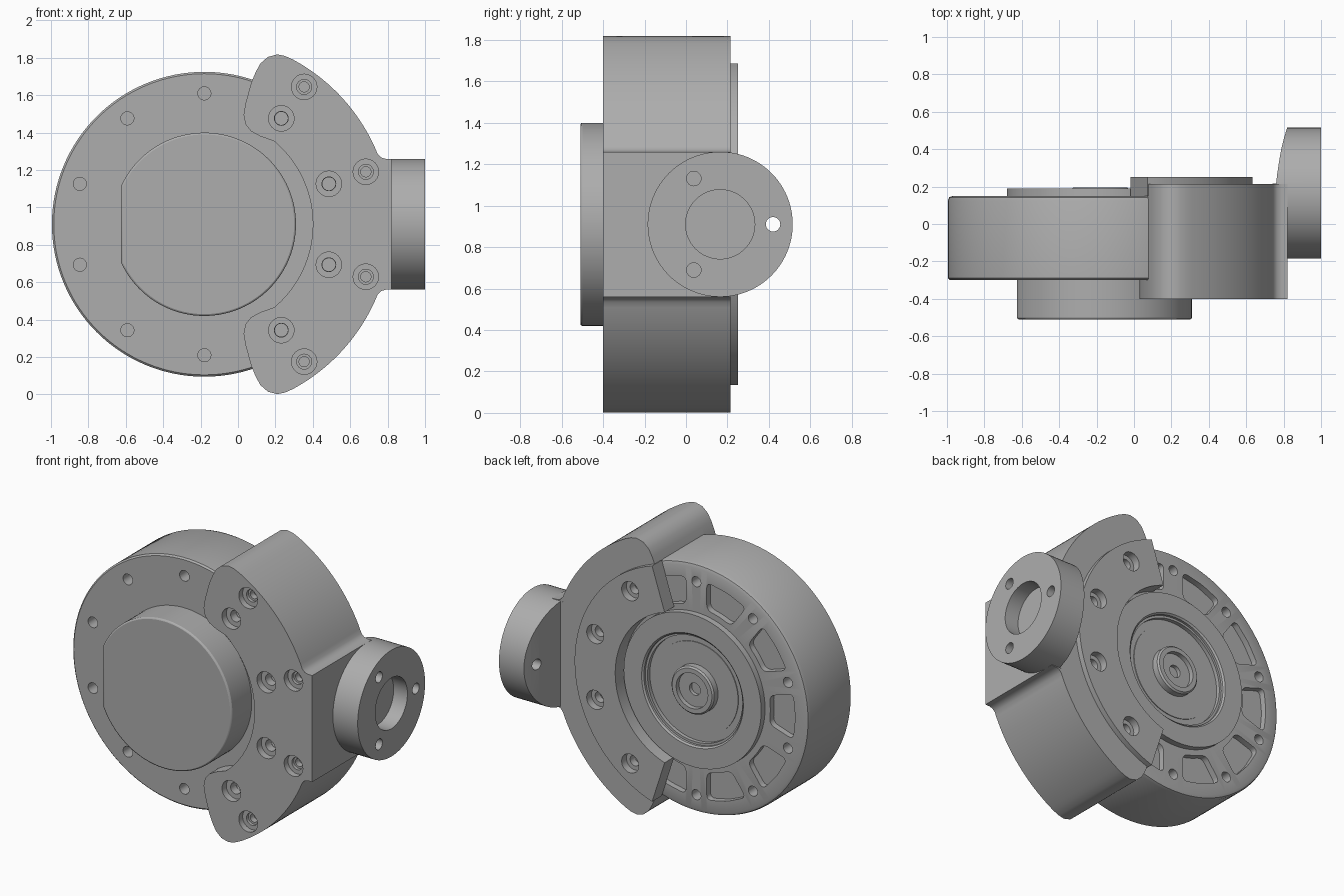
import bpy, bmesh
from math import sin, cos, radians, pi
from mathutils import Vector

if "Cube" in bpy.data.objects:
    bpy.data.objects.remove(bpy.data.objects["Cube"])

CX, CZ = -0.18, 0.91          # axis of the round housing

metal = bpy.data.materials.new("plain grey metal")
metal.use_nodes = True
GREY = (0.42, 0.42, 0.42, 1)
metal.diffuse_color = GREY
metal.node_tree.nodes["Principled BSDF"].inputs["Base Color"].default_value = GREY


def polar(r, deg):
    return (r * cos(radians(deg)), r * sin(radians(deg)))


def arc(r, a, b, n):
    return [polar(r, a + (b - a) * i / n) for i in range(n + 1)]


def mirror(pts):
    """Close a half outline by mirroring it about its horizontal axis."""
    return pts + [(x, -z) for x, z in reversed(pts)]


def loft(bm, rings):
    """Skin a list of equal vertex rings and cap both ends."""
    rings = [[bm.verts.new(p) for p in ring] for ring in rings]
    faces = [bm.faces.new(rings[0]), bm.faces.new(rings[-1])]
    n = len(rings[0])
    for a, b in zip(rings, rings[1:]):
        for i in range(n):
            j = (i + 1) % n
            faces.append(bm.faces.new((a[i], a[j], b[j], b[i])))
    bmesh.ops.recalc_face_normals(bm, faces=faces)


def lathe(bm, profile, u=0, v=0, seg=32, axis="y"):
    """Revolve (radius, height) pairs; u, v offset the axis from the housing axis."""
    rings = []
    for r, h in profile:
        ring = []
        for i in range(seg):
            a, b = polar(r, 360 * i / seg)
            if axis == "y":
                ring.append((CX + u + a, h, CZ + v + b))
            else:
                ring.append((h, u + a, CZ + v + b))
        rings.append(ring)
    loft(bm, rings)


def prism(bm, pts, y0, y1):
    loft(bm, [[(CX + x, y, CZ + z) for x, z in pts] for y in (y0, y1)])


def rounded(pts, d, steps=5):
    """Replace each corner by a short curve starting d away from it."""
    out = []
    for i, p in enumerate(pts):
        p, a, b = Vector(p), Vector(pts[i - 1]), Vector(pts[(i + 1) % len(pts)])
        s, e = p + (a - p).normalized() * d, p + (b - p).normalized() * d
        for k in range(steps + 1):
            t = k / steps
            out.append(tuple(s * (1 - t) ** 2 + p * 2 * t * (1 - t) + e * t * t))
    return out


def make(name, bm):
    mesh = bpy.data.meshes.new(name)
    bm.to_mesh(mesh)
    bm.free()
    obj = bpy.data.objects.new(name, mesh)
    bpy.context.collection.objects.link(obj)
    mesh.materials.append(metal)
    return obj


def activate(obj):
    bpy.ops.object.select_all(action="DESELECT")
    obj.select_set(True)
    bpy.context.view_layer.objects.active = obj


def cut(obj, cutter_bm):
    cutter = make(obj.name + "_cutter", cutter_bm)
    cutter.hide_render = True
    mod = obj.modifiers.new("cut", "BOOLEAN")
    mod.operation, mod.solver, mod.object = "DIFFERENCE", "EXACT", cutter
    activate(obj)
    bpy.ops.object.modifier_apply(modifier=mod.name)
    bpy.data.objects.remove(cutter)


def finish(obj):
    activate(obj)
    bpy.ops.object.shade_smooth_by_angle(angle=radians(30))


# Round housing with raised bearing ring and hub on the back
bm = bmesh.new()
lathe(bm, [(0.805, -0.3), (0.815, -0.29), (0.815, 0.125), (0.808, 0.143), (0.79, 0.15),
           (0.5, 0.15), (0.5, 0.19), (0.37, 0.19), (0.36, 0.18), (0.36, 0.165),
           (0.345, 0.165), (0.345, 0.14), (0.3, 0.14), (0.3, 0.145), (0.155, 0.145),
           (0.155, 0.185), (0.145, 0.195), (0.115, 0.195), (0.115, 0.165),
           (0.04, 0.165), (0.04, 0.14)], seg=128)
housing = make("round_housing", bm)

# Bolt holes on both faces, and pockets between them on the back
bm = bmesh.new()
for k in range(10):
    u, v = polar(0.7, 18 + 36 * k)
    lathe(bm, [(0.035, -0.35), (0.035, -0.22)], u, v, 24)
    lathe(bm, [(0.033, 0.07), (0.033, 0.2)], u, v, 24)
    mid = 36 * k
    pocket = arc(0.54, mid - 10, mid + 10, 2) + arc(0.72, mid + 12, mid - 12, 2)
    prism(bm, rounded(pocket, 0.04), 0.11, 0.17)
cut(housing, bm)
finish(housing)

# Front cover boss with one flat side
flat = 0.445
bm = bmesh.new()
prism(bm, [(max(x, -flat), z) for x, z in arc(0.49, -155.2, 155.2, 96)], -0.51, -0.29)
boss = make("front_cover", bm)
bev = boss.modifiers.new("soft edge", "BEVEL")
bev.width, bev.segments, bev.angle_limit = 0.01, 2, radians(60)
finish(boss)

# Clamp bracket: front plate, outer body and back plate
edge = [(1.0, 0.35), (0.97, 0.35), (0.945, 0.357)] + arc(1.0, 22, 62, 24)
ear = [(0.43, 0.9), (0.39, 0.908), (0.34, 0.895), (0.30, 0.86), (0.275, 0.815), (0.25, 0.755)]
tail = [(0.22, 0.645), (0.21, 0.585), (0.22, 0.535), (0.25, 0.497), (0.30, 0.47)]
bm = bmesh.new()
prism(bm, mirror(edge + ear + tail + arc(0.58, 50, 1, 24)), -0.4, -0.3)
front_plate = make("bracket_front_plate", bm)

bm = bmesh.new()
prism(bm, mirror(edge + ear + arc(0.805, 71, 1, 32)), -0.3, 0.215)
body = make("bracket_body", bm)

bm = bmesh.new()
prism(bm, mirror(arc(0.815, 1, 72, 32) + arc(0.52, 72, 1, 32)), 0.15, 0.25)
back_plate = make("bracket_back_plate", bm)

# Counterbored screw holes in the bracket plates
front_holes, back_holes = bmesh.new(), bmesh.new()
for angle in (-54, -18, 18, 54):
    u, v = polar(0.7, angle)
    lathe(front_holes, [(0.068, -0.45), (0.068, -0.355), (0.037, -0.355), (0.037, -0.25)], u, v)
    lathe(back_holes, [(0.062, 0.3), (0.062, 0.2), (0.035, 0.2), (0.035, 0.1)], u, v)
    u, v = polar(0.908, angle)
    lathe(front_holes, [(0.068, -0.45), (0.068, -0.36), (0.04, -0.36), (0.04, -0.34),
                        (0.027, -0.34), (0.027, -0.25)], u, v)
cut(front_plate, front_holes)
cut(back_plate, back_holes)
for part in (front_plate, body, back_plate):
    finish(part)

# Side mounting flange with hollow centre, three bolt holes and a curved back
FY = 0.165
bm = bmesh.new()
lathe(bm, [(0.35, 0.74), (0.35, 1.0)], FY, 0, 96, "x")
flange = make("side_flange", bm)
bm = bmesh.new()
lathe(bm, [(0.167, 0.9), (0.167, 1.1)], FY, 0, 64, "x")
for angle, start in ((0, 0.7), (120, 0.9), (240, 0.9)):
    u, v = polar(0.255, angle)
    lathe(bm, [(0.035, start), (0.035, 1.1)], FY + u, v, 24, "x")
cut(flange, bm)
relief = [(0.6, 0.216), (0.76, 0.216), (0.766, 0.27), (0.775, 0.33), (0.787, 0.4),
          (0.802, 0.46), (0.82, 0.52), (0.82, 0.6), (0.6, 0.6)]
bm = bmesh.new()
loft(bm, [[(x, y, z) for x, y in relief] for z in (0.4, 1.4)])
cut(flange, bm)
finish(flange)
